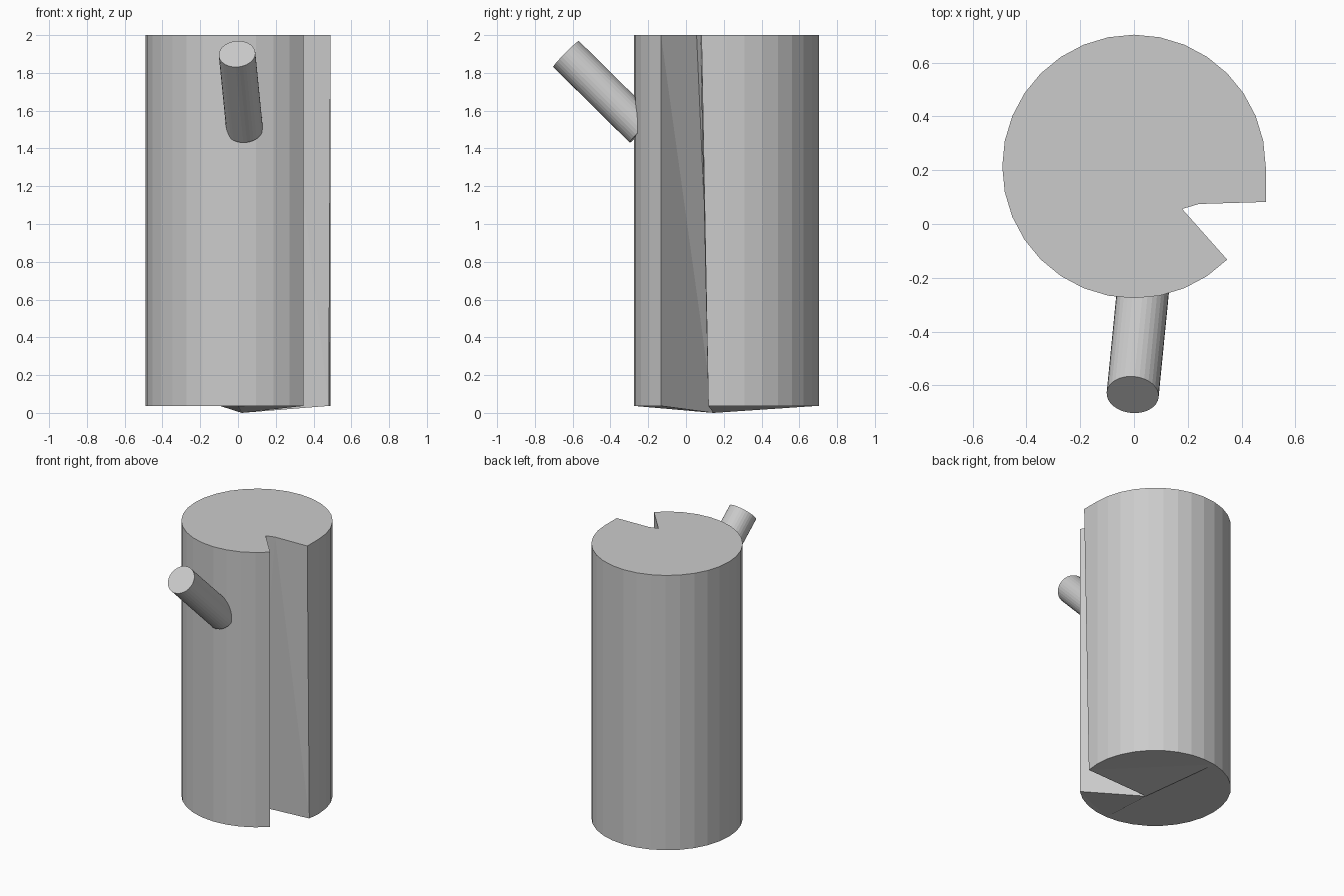
import bpy, bmesh, math
from mathutils import Vector

if "Cube" in bpy.data.objects:
    bpy.data.objects.remove(bpy.data.objects["Cube"])

R, CY, N = 0.49, 0.214, 32
Z0, Z1 = 0.037, 2.0


def make_object(name, bm):
    bmesh.ops.recalc_face_normals(bm, faces=bm.faces)
    mesh = bpy.data.meshes.new(name)
    bm.to_mesh(mesh)
    bm.free()
    obj = bpy.data.objects.new(name, mesh)
    bpy.context.collection.objects.link(obj)
    return obj


# Notched body: rim runs from one notch lip round to the other
bm = bmesh.new()
steps = range(-1, 29)


def rim(i, z):
    a = 2 * math.pi * i / N
    return bm.verts.new((R * math.cos(a), CY + R * math.sin(a), z))


low = [rim(i, Z0) for i in steps]
high = [rim(i, Z1) for i in steps]
high[0].co = (0.49, 0.082, Z1)
for i in range(len(low) - 1):
    bm.faces.new((low[i], low[i + 1], high[i + 1], high[i]))

# Notch walls
tip = bm.verts.new((0.02, 0.145, 0))
mid = bm.verts.new((0.242, 0.0745, Z1))
inner = bm.verts.new((0.179, 0.056, Z1))
bm.faces.new((low[0], high[0], mid))
bm.faces.new((low[0], mid, tip))
bm.faces.new((tip, mid, inner))
bm.faces.new((tip, inner, high[-1]))
bm.faces.new((tip, high[-1], low[-1]))

# Top, and base folded down to the notch tip
bm.faces.new(high + [inner, mid])
back, front = 10, 25
bm.faces.new(low[:back + 1])
bm.faces.new(low[back:front + 1])
bm.faces.new(low[front:])
for a, b in ((0, back), (back, front), (front, -1)):
    bm.faces.new((tip, low[a], low[b]))
body = make_object("notched_body", bm)

# Slanted peg on the front
outer = Vector((-0.005, -0.635, 1.90))
root = Vector((0.035, -0.23, 1.50))
axis = outer - root
bm = bmesh.new()
bmesh.ops.create_cone(bm, cap_ends=True, segments=N, radius1=0.097,
                      radius2=0.097, depth=axis.length)
peg = make_object("slanted_peg", bm)
peg.location = (outer + root) / 2
peg.rotation_euler = axis.to_track_quat('Z', 'Y').to_euler()
peg.hide_render = True

# Merge the peg into the body
bpy.context.view_layer.update()
union = body.modifiers.new("peg_union", 'BOOLEAN')
union.operation = 'UNION'
union.solver = 'EXACT'
union.object = peg
bpy.context.view_layer.objects.active = body
bpy.ops.object.modifier_apply(modifier=union.name)
bpy.data.objects.remove(peg, do_unlink=True)
